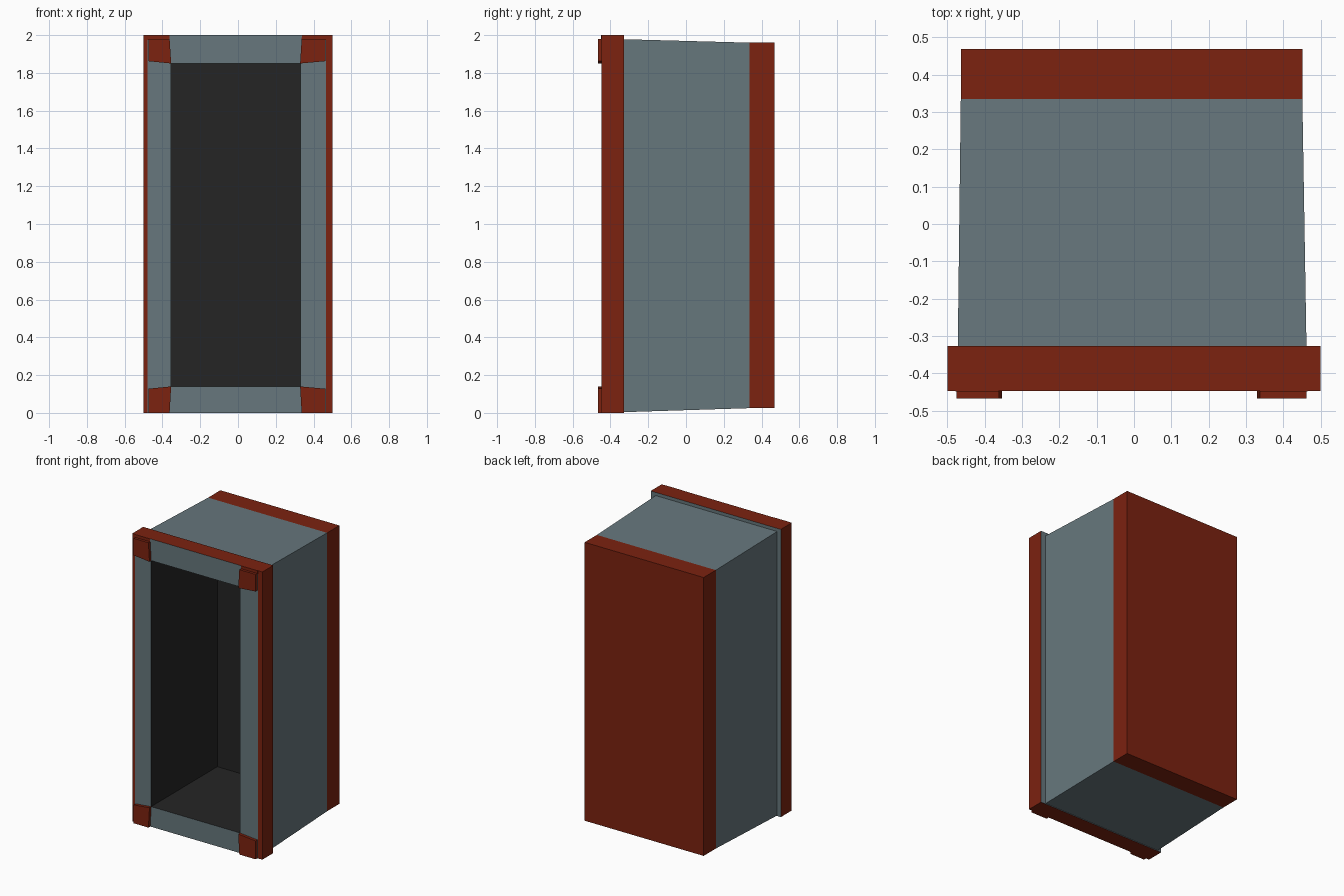
import bpy

if "Cube" in bpy.data.objects:
    bpy.data.objects.remove(bpy.data.objects["Cube"])


def material(name, rgb):
    m = bpy.data.materials.new(name)
    m.diffuse_color = (*rgb, 1)
    m.use_nodes = True
    m.node_tree.nodes["Principled BSDF"].inputs["Base Color"].default_value = m.diffuse_color
    return m


RED = material("rust red", (0.20, 0.016, 0.005))
GREY = material("slate grey", (0.135, 0.185, 0.205))
DARK = material("dark interior", (0.018, 0.018, 0.018))


def make(name, verts, faces, mats, idx):
    me = bpy.data.meshes.new(name)
    me.from_pydata(verts, [], faces)
    for m in mats:
        me.materials.append(m)
    for p, i in zip(me.polygons, idx):
        p.material_index = i
    ob = bpy.data.objects.new(name, me)
    bpy.context.collection.objects.link(ob)


def loft(name, rings, mats, start=False, end=False):
    """Join rectangular rings (x0, x1, z0, z1, y); one material per band."""
    verts, faces, idx = [], [], []
    for x0, x1, z0, z1, y in rings:
        verts += [(x0, y, z0), (x1, y, z0), (x1, y, z1), (x0, y, z1)]
    for r in range(len(rings) - 1):
        for i in range(4):
            a, b, j = r * 4, r * 4 + 4, (i + 1) % 4
            same_z = len({verts[k][2] for k in (a + i, b + i, a + j, b + j)}) == 1
            same_y = rings[r][4] == rings[r + 1][4]
            if same_z and same_y:      # skip collapsed strips
                continue
            faces.append((a + i, b + i, b + j, a + j))
            idx.append(r)
    if start:
        faces.append((0, 1, 2, 3))
        idx.append(0)
    if end:
        n = len(verts)
        faces.append((n - 1, n - 2, n - 3, n - 4))
        idx.append(len(rings) - 2)
    make(name, verts, faces, mats, idx)


def plate(name, pts, y0, y1):
    """Extrude an x-z outline from y0 (front) to y1."""
    area = sum(p[0] * q[1] - q[0] * p[1] for p, q in zip(pts, pts[1:] + pts[:1]))
    if area < 0:
        pts = pts[::-1]
    n = len(pts)
    verts = [(x, y0, z) for x, z in pts] + [(x, y1, z) for x, z in pts]
    faces = [tuple(range(n)), tuple(range(2 * n - 1, n - 1, -1))]
    faces += [(i, i + n, (i + 1) % n + n, (i + 1) % n) for i in range(n)]
    make(name, verts, faces, [RED], [0] * len(faces))


FRONT, LIP, BACK = -0.447, -0.327, 0.335
opening = (-0.355, 0.33, 0.14, 1.85)
body_front = (-0.472, 0.462, 0.004, 1.978, LIP)
body_back = (-0.464, 0.451, 0.025, 1.96, BACK)

# hollow interior
loft("interior", [(*opening, 0.28), (*opening, FRONT)], [DARK], start=True)

# front frame: grey face, red side strips, red rim, grey back lip
loft("front_frame", [(*opening, FRONT), (-0.478, 0.465, 0, 2, FRONT),
                     (-0.5, 0.5, 0, 2, FRONT), (-0.5, 0.5, 0, 2, LIP), body_front],
     [GREY, RED, RED, GREY])

# tapered body and back panel
loft("body_shell", [body_front, body_back], [GREY])
loft("back_panel", [body_back, (*body_back[:4], 0.469)], [RED], end=True)

# corner blocks, raised from the frame
for side, xo, xi, s in (("left", -0.475, -0.354, 1), ("right", 0.462, 0.329, -1)):
    for level, zo, zi, t in (("top", 1.98, 1.85, 1), ("bottom", 0.0, 0.14, -1)):
        plate(f"corner_block_{level}_{side}",
              [(xo, zo), (xi - s * 0.008, zo), (xi, zi), (xo, zi + t * 0.012)],
              -0.467, FRONT)
    # red patch above the upper blocks
    plate(f"corner_patch_{side}",
          [(xo - s * 0.003, 1.975), (xi - s * 0.008, 1.975),
           (xi - s * 0.009, 2.0), (xo - s * 0.003, 2.0)], FRONT - 0.002, FRONT)
